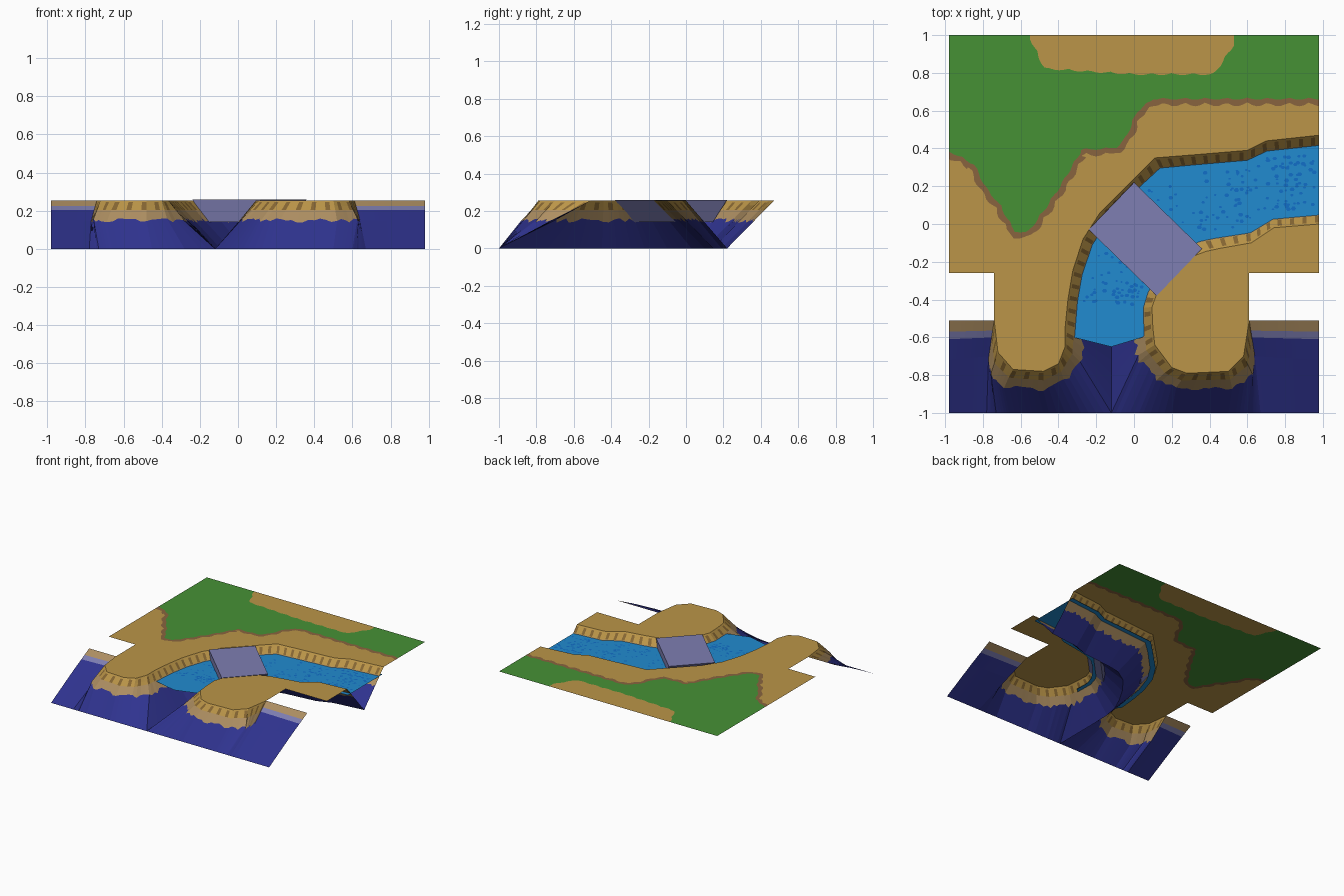
import bpy, bmesh, math, random
from mathutils import Vector
from mathutils.geometry import delaunay_2d_cdt

random.seed(4)
if "Cube" in bpy.data.objects:
    bpy.data.objects.remove(bpy.data.objects["Cube"])

TOP, CLIFF_FOOT, WATER = .255, .15, .2


def linear(c):
    c /= 255
    return c / 12.92 if c <= .04 else ((c + .055) / 1.055) ** 2.4


def material(name, *rgb):
    m = bpy.data.materials.new(name)
    m.use_nodes = True
    col = [linear(c) for c in rgb] + [1]
    m.diffuse_color = col
    bsdf = m.node_tree.nodes["Principled BSDF"]
    bsdf.inputs["Base Color"].default_value = col
    bsdf.inputs["Roughness"].default_value = .9
    return m


SAND = material("sand", 187, 149, 72)
GRASS = material("grass", 70, 145, 53)
EARTH = material("earth_edge", 136, 100, 62)
PALE = material("pale_cliff", 174, 143, 98)
NOTCH = material("cliff_notch", 134, 102, 50)
SEABED = material("deep_sea", 47, 51, 143)
STONE = material("lavender_stone", 126, 126, 178)
RIVER = material("river_blue", 33, 139, 208)
RIPPLE = material("ripple_blue", 17, 110, 200)


def build(name, verts, faces, mats, idx=None):
    """Make an open surface whose faces all point upward."""
    me = bpy.data.meshes.new(name)
    me.from_pydata(verts, [], faces)
    for m in mats:
        me.materials.append(m)
    if idx:
        me.polygons.foreach_set("material_index", idx)
    bm = bmesh.new()
    bm.from_mesh(me)
    bm.normal_update()
    bmesh.ops.reverse_faces(bm, faces=[f for f in bm.faces if f.normal.z < 0])
    bm.to_mesh(me)
    bm.free()
    ob = bpy.data.objects.new(name, me)
    bpy.context.collection.objects.link(ob)
    return ob


def lerp(a, b, t):
    return Vector(a).lerp(Vector(b), t)


# Coast stations: rim, cliff foot, outer edge of the sea floor
left_coast = [
    ((-.98, -.51), (-.98, -.72), (-.98, -1)),
    ((-.74, -.51), (-.77, -.7), (-.78, -1)),
    ((-.72, -.68), (-.76, -.8), (-.73, -1)),
    ((-.64, -.77), (-.69, -.86), (-.66, -1)),
    ((-.48, -.78), (-.48, -.88), (-.45, -1)),
    ((-.4, -.74), (-.37, -.83), (-.28, -1)),
    ((-.365, -.65), (-.285, -.73), (-.12, -1))]
right_coast = [
    ((.11, -.64), (.015, -.7), (-.12, -1)),
    ((.2, -.76), (.12, -.82), (.05, -1)),
    ((.28, -.79), (.22, -.87), (.2, -1)),
    ((.5, -.78), (.52, -.87), (.5, -1)),
    ((.58, -.7), (.63, -.8), (.6, -1)),
    ((.61, -.51), (.64, -.7), (.67, -1)),
    ((.98, -.51), (.98, -.72), (.98, -1))]
# River stations: left rim, bed, right rim
river = [
    ((-.365, -.55), (-.12, -.65), (.1, -.55)),
    ((-.35, -.4), (-.115, -.45), (.095, -.44)),
    ((-.325, -.25), (-.09, -.33), (.12, -.37)),
    ((-.27, -.08), (-.04, -.22), (.16, -.31)),
    ((-.18, .06), (.03, -.1), (.22, -.24)),
    ((0, .24), (.13, .03), (.29, -.18)),
    ((.11, .35), (.24, .1), (.38, -.145)),
    ((.3, .365), (.35, .12), (.45, -.13)),
    ((.6, .39), (.6, .145), (.62, -.1)),
    ((.7, .44), (.72, .19), (.74, -.02)),
    ((.98, .47), (.98, .22), (.98, 0))]
foot = 1 - CLIFF_FOOT / TOP
left_bank = [(l, lerp(l, c, foot), c) for l, c, r in river]
right_bank = [(r, lerp(r, c, foot), c) for l, c, r in reversed(river)]
left_line = left_coast + left_bank
right_line = right_bank + right_coast

# Sloping cliffs, river bed and sea floor
LEVELS = [TOP, .245, .225, .205, CLIFF_FOOT, 0]
CLIFF_ROWS = [0, 1, 1, 2, 3]
SHELF_ROWS = [2, 2, 4, 3, 3]


def slope(name, line):
    cols, kinds = [], []
    for i, (a, b) in enumerate(zip(line, line[1:])):
        shelf = a[0][1] == b[0][1] == -.51
        n = max(1, round((Vector(b[0]) - Vector(a[0])).length / .022))
        last = i == len(line) - 2
        for k in range(n + last):
            cols.append([lerp(p, q, k / n) for p, q in zip(a, b)])
            kinds.append(shelf)
    verts, faces, idx = [], [], []
    rows = len(LEVELS)
    for (rim, mid, base), shelf in zip(cols, kinds):
        for z in LEVELS:
            if z == CLIFF_FOOT and not shelf:
                z += random.uniform(-.012, .012)
            if z >= CLIFF_FOOT:
                p = lerp(rim, mid, (TOP - z) / (TOP - CLIFF_FOOT))
            else:
                p = lerp(mid, base, 1 - z / CLIFF_FOOT)
            verts.append((p.x, p.y, z))
    for c in range(len(cols) - 1):
        for r in range(rows - 1):
            v = c * rows + r
            faces.append((v, v + 1, v + rows + 1, v + rows))
            kind = SHELF_ROWS[r] if kinds[c] else CLIFF_ROWS[r]
            idx.append(0 if kind == 1 and c % 3 else kind)
    build(name, verts, faces, [SAND, NOTCH, PALE, SEABED, STONE], idx)


slope("left_shore_and_bank", left_line)
slope("right_shore_and_bank", right_line)


# Land top, cut into sand, earth edge and grass
def scallop(pts, offset, wave):
    """Resample a line and push it sideways in soft bumps."""
    out, run = [], 0
    for a, b in zip(pts, pts[1:]):
        a, b = Vector(a), Vector(b)
        d = b - a
        n = max(1, round(d.length / .025))
        side = Vector((d.y, -d.x)).normalized()
        for k in range(n):
            bump = abs(math.sin((run + d.length * k / n) * math.pi / .11))
            out.append(a.lerp(b, k / n) + side * (offset + wave * bump))
        run += d.length
    return out + [Vector(pts[-1])]


def inside(p, poly):
    hit = False
    for a, b in zip(poly, poly[1:] + poly[:1]):
        if (a[1] > p[1]) != (b[1] > p[1]):
            hit ^= p[0] < a[0] + (p[1] - a[1]) * (b[0] - a[0]) / (b[1] - a[1])
    return hit


north_edge = [(-.56, 1.1), (-.54, .98), (-.47, .83), (0, .8), (.42, .8), (.52, .95), (.54, 1.1)]
south_edge = [(1.1, .67), (.1, .67), (.01, .6), (-.05, .46), (-.1, .41), (-.28, .4), (-.4, .2),
              (-.5, .05), (-.57, -.04), (-.63, -.03), (-.7, .1), (-.78, .2), (-.84, .32), (-1.1, .46)]


def meadow(offset, wave):
    return ([Vector((-1.2, 1.2))] + scallop(north_edge[::-1], -offset, -wave)[::-1]
            + [Vector((1.2, 1.2))] + scallop(south_edge[::-1], offset, wave)[::-1])


grass, earth = meadow(0, .012), meadow(.025, .022)
left_land = [s[0] for s in left_line[1:]] + [(.98, 1), (-.98, 1), (-.98, -.26), (-.74, -.26)]
right_land = [s[0] for s in right_line[:-1]] + [(.61, -.26), (.98, -.26)]


def land(name, outline, *patches):
    pts, edges = [], []
    for poly in (outline, *patches):
        s, n = len(pts), len(poly)
        pts += [Vector(p) for p in poly]
        edges += [(s + i, s + (i + 1) % n) for i in range(n)]
    vs, _, fs, *_ = delaunay_2d_cdt(pts, edges, [], 0, 1e-5)
    faces, idx = [], []
    for f in fs:
        c = sum((vs[i] for i in f), Vector((0, 0))) / len(f)
        if inside(c, outline):
            faces.append(f)
            idx.append(next((2 - i for i, p in enumerate(patches) if inside(c, p)), 0))
    ob = build(name, [(v.x, v.y, TOP) for v in vs], faces, [SAND, EARTH, GRASS], idx)
    bm = bmesh.new()
    bm.from_mesh(ob.data)
    bmesh.ops.delete(bm, geom=[v for v in bm.verts if not v.link_faces], context="VERTS")
    bm.to_mesh(ob.data)
    bm.free()


land("left_land", left_land, grass, earth)
land("right_land", right_land)

# River surface, tucked slightly into its banks
tuck = .06
surface = [((-.32, -.6), (.045, -.6))]
surface += [(lerp(l, c, tuck), lerp(r, c, tuck)) for l, c, r in river]
verts = [(p[0], p[1], WATER) for pair in surface for p in pair]
quads = [(i, i + 1, i + 3, i + 2) for i in range(0, len(verts) - 2, 2)]
verts.append((-.12, -.65, WATER))
build("river_surface", verts, quads + [(0, 1, len(verts) - 1)], [RIVER])

# Ripple flecks
verts, faces = [], []
for _ in range(190):
    i = random.choice([2, 2, 3, 6, 7, 8, 8, 8, 9, 10, 10, 10, 10])
    (a, b), (c, d) = surface[i], surface[i + 1]
    t, u = random.random(), random.uniform(.17, .83)
    p = lerp(lerp(a, c, t), lerp(b, d, t), u)
    if p.x > .955:
        continue
    radius, s = random.uniform(.006, .014), len(verts)
    for k in range(6):
        w = k * math.pi / 3
        verts.append((p.x + radius * math.cos(w), p.y + .8 * radius * math.sin(w), WATER + .003))
    faces.append(range(s, s + 6))
build("river_ripples", verts, faces, [RIPPLE])

# Bridge: flat deck with tapered side walls
near, far = ((-.24, -.03), (.12, -.38)), ((0, .22), (.36, -.13))
verts = []
for a, b in (near, far):
    for t, z in ((0, .26), (1, .26), (.78, .14), (.22, .14)):
        p = lerp(a, b, t)
        verts.append((p.x, p.y, z))
build("bridge", verts, [(0, 1, 5, 4), (0, 1, 2, 3), (4, 5, 6, 7),
                        (0, 3, 7, 4), (1, 2, 6, 5), (3, 2, 6, 7)], [STONE])
